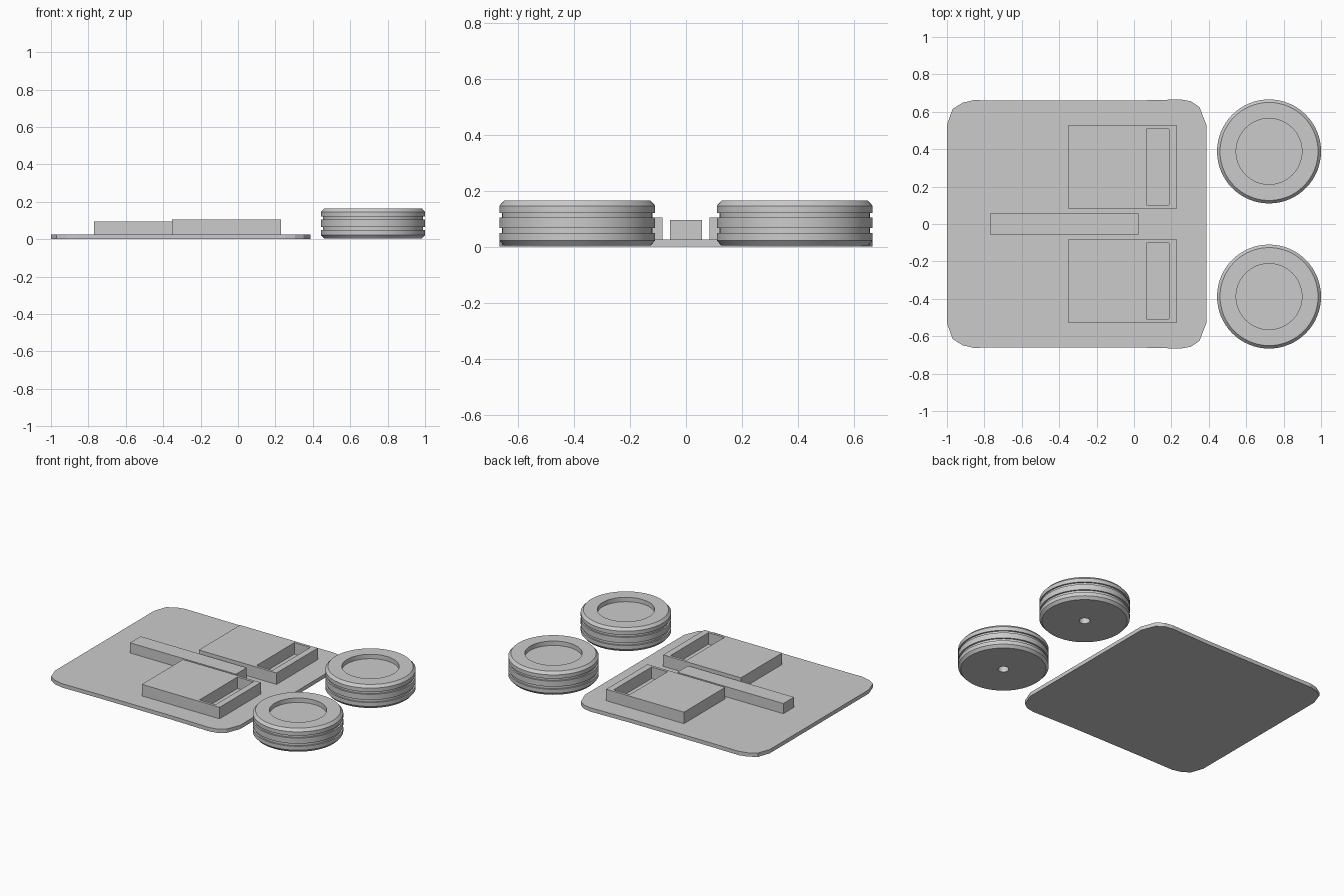
import bpy, bmesh, math

cube = bpy.data.objects.get("Cube")
if cube:
    bpy.data.objects.remove(cube, do_unlink=True)

grey = bpy.data.materials.new("plain grey")
grey.use_nodes = True
colour = (0.6, 0.6, 0.6, 1)
grey.diffuse_color = colour
grey.node_tree.nodes["Principled BSDF"].inputs["Base Color"].default_value = colour


def finish(name, bm, smooth=False):
    bmesh.ops.remove_doubles(bm, verts=bm.verts, dist=1e-5)
    bmesh.ops.recalc_face_normals(bm, faces=bm.faces)
    mesh = bpy.data.meshes.new(name)
    bm.to_mesh(mesh)
    bm.free()
    obj = bpy.data.objects.new(name, mesh)
    bpy.context.collection.objects.link(obj)
    mesh.materials.append(grey)
    if smooth:
        bpy.ops.object.select_all(action='DESELECT')
        obj.select_set(True)
        bpy.context.view_layer.objects.active = obj
        bpy.ops.object.shade_smooth_by_angle(angle=math.radians(25))
    return obj


def extrude_outline(bm, outline, z0, z1):
    face = bm.faces.new([bm.verts.new((x, y, z0)) for x, y in outline])
    out = bmesh.ops.extrude_face_region(bm, geom=[face])
    for v in out["geom"]:
        if isinstance(v, bmesh.types.BMVert):
            v.co.z = z1


def rect(x0, x1, y0, y1):
    return [(x0, y0), (x1, y0), (x1, y1), (x0, y1)]


# Thin base plate with softly clipped corners
half = [(-1, .53), (-.97, .615), (-.917, .648), (-.86, .662), (-.57, .659),
        (-.04, .659), (.25, .666), (.305, .656), (.35, .625), (.387, .53)]
bm = bmesh.new()
extrude_outline(bm, half + [(x, -y) for x, y in reversed(half)], 0, .026)
finish("base_plate", bm)

# Long central rail
bm = bmesh.new()
extrude_outline(bm, rect(-.77, .025, -.057, .057), .026, .095)
finish("centre_rail", bm)


# Raised block with a rectangular pocket open down to the plate
def pocket_block(name, side):
    bm = bmesh.new()
    outer = rect(-.353, .23, .084, .526)
    inner = rect(.067, .187, .102, .508)
    loops = [[bm.verts.new((x, side * y, z)) for x, y in ring]
             for ring, z in ((outer, .02), (outer, .104), (inner, .104), (inner, .02))]
    for a, b in zip(loops, loops[1:] + loops[:1]):
        for i in range(4):
            j = (i + 1) % 4
            bm.faces.new((a[i], a[j], b[j], b[i]))
    finish(name, bm)


# Grooved wheel: dished top, bevelled rims, blind axle hole underneath
def wheel(name, y):
    r, g = .278, .268
    profile = [(0, .1), (.033, .1), (.033, .004), (.262, .004), (r, .022),
               (r, .048), (g, .048), (g, .066), (r, .066),
               (r, .104), (g, .104), (g, .12), (r, .12),
               (r, .146), (.262, .164), (.176, .164), (.176, .134), (0, .134)]
    bm = bmesh.new()
    verts = [bm.verts.new((x, 0, z)) for x, z in profile]
    edges = [bm.edges.new(pair) for pair in zip(verts, verts[1:])]
    bmesh.ops.spin(bm, geom=verts + edges, cent=(0, 0, 0), axis=(0, 0, 1),
                   angle=math.tau, steps=64)
    obj = finish(name, bm, smooth=True)
    obj.location = (.722, y, 0)


for label, side in (("back", 1), ("front", -1)):
    pocket_block(label + "_pocket_block", side)
    wheel(label + "_wheel", side * .388)
